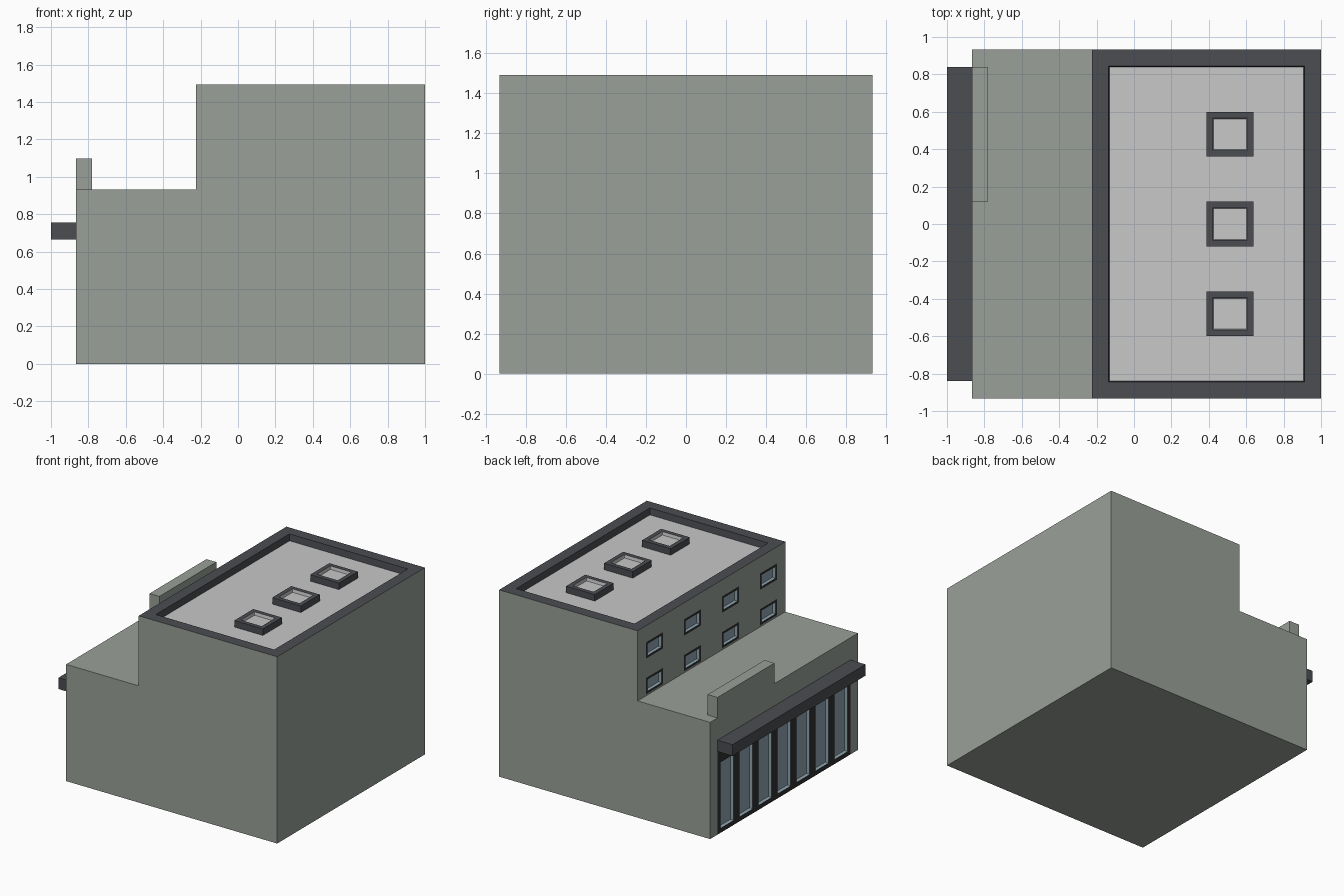
import bpy, bmesh
from mathutils import Vector

if "Cube" in bpy.data.objects:
    bpy.data.objects.remove(bpy.data.objects["Cube"])


def material(name, rgb):
    m = bpy.data.materials.new(name)
    m.diffuse_color = (*rgb, 1)
    m.use_nodes = True
    m.node_tree.nodes["Principled BSDF"].inputs["Base Color"].default_value = m.diffuse_color
    return m


WALL, TRIM, ROOF, GLASS, FRAME = range(5)
MATS = [
    material("grey_green_wall", (0.32, 0.352, 0.315)),
    material("dark_grey_trim", (0.069, 0.075, 0.085)),
    material("light_grey_roof", (0.58, 0.58, 0.58)),
    material("blue_grey_glass", (0.27, 0.37, 0.43)),
    material("black_frame", (0.03, 0.03, 0.03)),
]


def finish(bm, name):
    me = bpy.data.meshes.new(name)
    bm.to_mesh(me)
    bm.free()
    for m in MATS:
        me.materials.append(m)
    ob = bpy.data.objects.new(name, me)
    bpy.context.collection.objects.link(ob)
    return ob


def box_bmesh(lo, hi, mat):
    bm = bmesh.new()
    bmesh.ops.create_cube(bm, size=1)
    lo, hi = Vector(lo), Vector(hi)
    for v in bm.verts:
        v.co = (lo + hi) / 2 + v.co * (hi - lo)
    for f in bm.faces:
        f.material_index = mat
    return bm


def inset_panel(bm, faces, rim, depth, rim_mat, side_mat, panel_mat):
    """Give each face a flat rim, then sink the middle as a panel."""
    for f in faces:
        f.material_index = rim_mat
    bmesh.ops.inset_individual(bm, faces=faces, thickness=rim, use_even_offset=True)
    r = bmesh.ops.inset_individual(bm, faces=faces, thickness=0.004,
                                   depth=-depth, use_even_offset=True)
    for f in r["faces"]:
        f.material_index = side_mat
    for f in faces:
        f.material_index = panel_mat


def facade(bm, x):
    return [f for f in bm.faces
            if f.normal.x < -0.9 and abs(f.calc_center_median().x - x) < 1e-4]


def slice_facade(bm, x, axis, cuts):
    """Cut the left-facing wall at x into a grid of faces."""
    normal = (0, 1, 0) if axis == 1 else (0, 0, 1)
    for c in cuts:
        faces = facade(bm, x)
        geom = faces + list({e for f in faces for e in f.edges}) \
            + list({v for f in faces for v in f.verts})
        co = Vector((x, 0, 0))
        co[axis] = c
        bmesh.ops.bisect_plane(bm, geom=geom, plane_co=co, plane_no=normal)
        bm.normal_update()


# Building body: stepped side profile extruded along y
W, X0, X1, STEP, Z1, Z2 = 0.933, -0.867, 1.0, -0.225, 0.933, 1.493
profile = [(X0, 0), (X1, 0), (X1, Z2), (STEP, Z2), (STEP, Z1), (X0, Z1)]
bm = bmesh.new()
base = bm.faces.new([bm.verts.new((x, -W, z)) for x, z in profile])
ext = bmesh.ops.extrude_face_region(bm, geom=[base])
for v in ext["geom"]:
    if isinstance(v, bmesh.types.BMVert):
        v.co.y = W
bmesh.ops.recalc_face_normals(bm, faces=bm.faces[:])
bm.normal_update()

# Flat roof sunk behind a dark parapet
top = [f for f in bm.faces if f.normal.z > 0.9 and f.calc_center_median().z > 1.4]
inset_panel(bm, top, 0.089, 0.053, TRIM, TRIM, ROOF)
bm.normal_update()

# Shopfront: seven glazed bays under a black header
HEAD, SOFFIT, HALF, BAY = 0.60, 0.67, 0.84, 0.24
slice_facade(bm, X0, 1, [-HALF + BAY * i for i in range(8)])
slice_facade(bm, X0, 2, [HEAD, SOFFIT])
bays = []
for f in facade(bm, X0):
    c = f.calc_center_median()
    if abs(c.y) < HALF and c.z < SOFFIT:
        f.material_index = FRAME
        if c.z < HEAD:
            bays.append(f)
inset_panel(bm, bays, 0.036, 0.025, FRAME, GLASS, GLASS)
bm.normal_update()

# Upper storeys: two rows of four windows
columns = [-0.72, -0.24, 0.24, 0.72]
rows = [1.01, 1.295]
HW, HH = 0.107, 0.065
slice_facade(bm, STEP, 1, [c + s * HW for c in columns for s in (-1, 1)])
slice_facade(bm, STEP, 2, [r + s * HH for r in rows for s in (-1, 1)])
windows = []
for f in facade(bm, STEP):
    c = f.calc_center_median()
    if any(abs(c.y - y) < 0.02 for y in columns) and any(abs(c.z - z) < 0.02 for z in rows):
        windows.append(f)
inset_panel(bm, windows, 0.018, 0.022, FRAME, GLASS, GLASS)
finish(bm, "building_body")

# Canopy over the shopfront
finish(box_bmesh((-1, -0.84, 0.665), (X0, 0.84, 0.755), TRIM), "canopy")

# Raised sign block on the terrace edge
finish(box_bmesh((X0, 0.12, Z1), (-0.78, 0.84, 1.097), WALL), "sign_block")

# Skylights
for i, y in enumerate((-0.48, 0, 0.48)):
    bm = box_bmesh((0.387, y - 0.12, 1.44), (0.64, y + 0.12, 1.492), TRIM)
    bm.normal_update()
    lid = [f for f in bm.faces if f.normal.z > 0.9]
    inset_panel(bm, lid, 0.034, 0.025, TRIM, ROOF, ROOF)
    finish(bm, f"skylight_{i + 1}")
